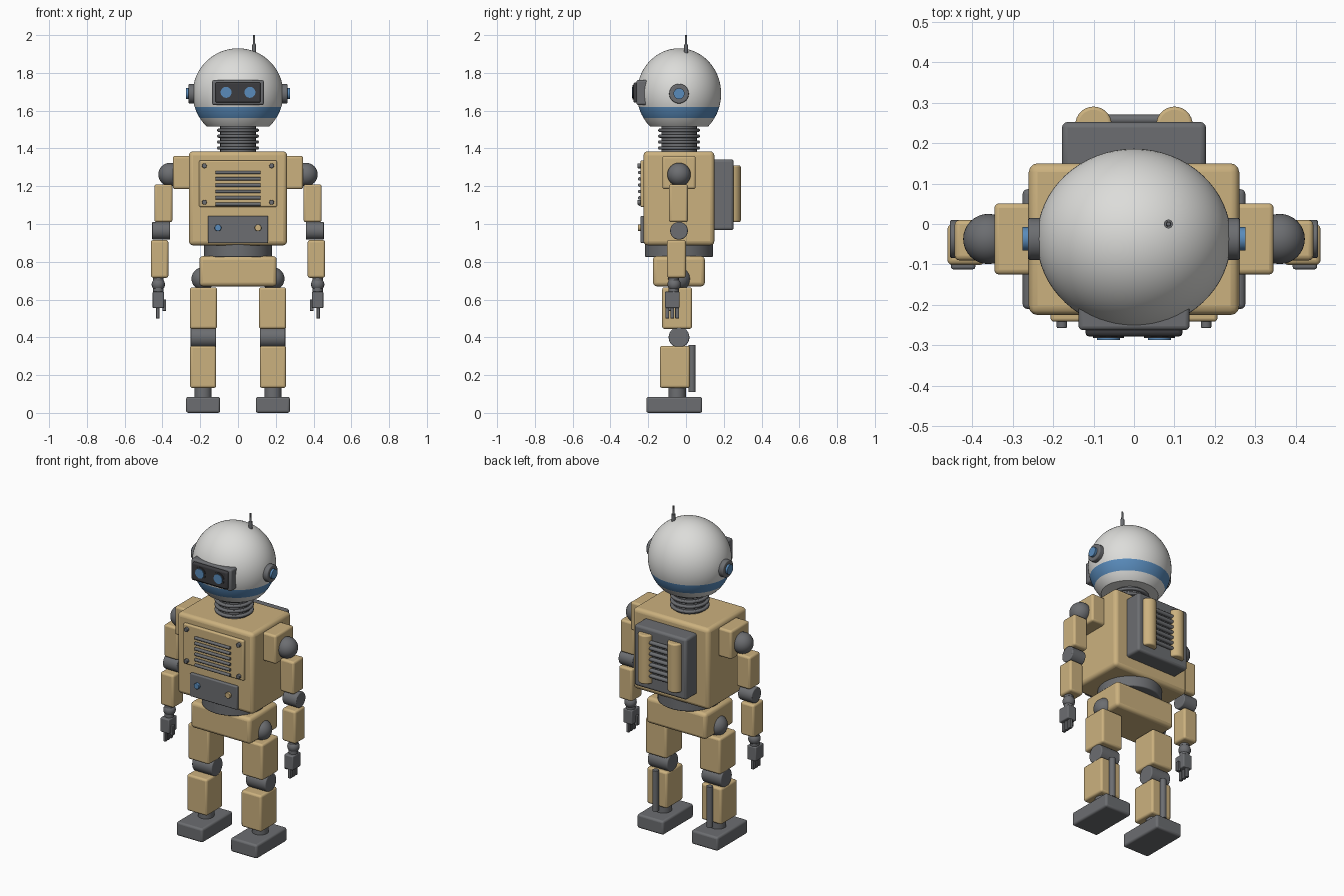
import bpy, bmesh, math
from mathutils import Matrix, Vector

cube = bpy.data.objects.get("Cube")
if cube:
    bpy.data.objects.remove(cube, do_unlink=True)


def material(name, rgb):
    m = bpy.data.materials.new(name)
    m.use_nodes = True
    m.diffuse_color = (*rgb, 1)
    bsdf = m.node_tree.nodes["Principled BSDF"]
    bsdf.inputs["Base Color"].default_value = (*rgb, 1)
    bsdf.inputs["Roughness"].default_value = 0.6
    return m


TAN = material("tan_paint", (0.60, 0.44, 0.21))
GREY = material("grey_metal", (0.15, 0.155, 0.165))
DARK = material("dark_visor", (0.045, 0.045, 0.05))
WHITE = material("white_shell", (0.72, 0.72, 0.70))
BLUE = material("blue_trim", (0.10, 0.26, 0.50))

AXIS = -0.037  # depth of the body's centre line
TURN = {"x": Matrix.Rotation(math.pi / 2, 4, "Y"),
        "y": Matrix.Rotation(math.pi / 2, 4, "X"),
        "z": Matrix.Identity(4)}
parts = []


def finish(name, bm, mats, bevel=0.0):
    mesh = bpy.data.meshes.new(name)
    bm.to_mesh(mesh)
    bm.free()
    for m in mats:
        mesh.materials.append(m)
    ob = bpy.data.objects.new(name, mesh)
    bpy.context.collection.objects.link(ob)
    if bevel:
        mod = ob.modifiers.new("soft_edges", "BEVEL")
        mod.width, mod.segments = bevel, 3
    parts.append(ob)
    return ob


def box(name, xs, ys, zs, mat, bevel=0.012):
    """Box given by its extent on each axis."""
    bm = bmesh.new()
    bmesh.ops.create_cube(bm, size=1)
    spans = (xs, ys, zs)
    bmesh.ops.scale(bm, vec=[b - a for a, b in spans], verts=bm.verts)
    bmesh.ops.translate(bm, vec=[(a + b) / 2 for a, b in spans], verts=bm.verts)
    return finish(name, bm, [mat], bevel)


def rod(name, centre, r, length, axis, mat, tip=None, bevel=0.0, sides=32):
    """Cylinder, or cone when a tip radius is given."""
    bm = bmesh.new()
    bmesh.ops.create_cone(bm, cap_ends=True, segments=sides, radius1=r,
                          radius2=r if tip is None else tip, depth=length,
                          matrix=Matrix.Translation(centre) @ TURN[axis])
    ob = finish(name, bm, [mat], bevel)
    if bevel:
        ob.modifiers[0].limit_method = "ANGLE"
    return ob


def ball(name, centre, r, mat):
    bm = bmesh.new()
    bmesh.ops.create_uvsphere(bm, u_segments=32, v_segments=20, radius=r,
                              matrix=Matrix.Translation(centre))
    return finish(name, bm, [mat])


# Head: round shell, cut flat below, with a painted band
bm = bmesh.new()
bmesh.ops.create_uvsphere(bm, u_segments=64, v_segments=40, radius=1)
bmesh.ops.scale(bm, vec=(0.24, 0.223, 0.24), verts=bm.verts)
bmesh.ops.translate(bm, vec=(0, AXIS, 1.69), verts=bm.verts)
for z in (1.515, 1.56, 1.62):
    cut = bmesh.ops.bisect_plane(bm, geom=bm.verts[:] + bm.edges[:] + bm.faces[:],
                                 plane_co=(0, 0, z), plane_no=(0, 0, 1),
                                 clear_inner=z < 1.55)
    if z < 1.55:
        rim = [e for e in cut["geom_cut"] if isinstance(e, bmesh.types.BMEdge)]
        bmesh.ops.contextual_create(bm, geom=rim)
for f in bm.faces:
    f.material_index = int(1.56 < f.calc_center_median().z < 1.62)
finish("head", bm, [WHITE, BLUE])

# Visor, eyes, ears and antenna
box("visor_frame", (-0.137, 0.137), (-0.262, -0.17), (1.63, 1.762), GREY, 0.01)
box("visor", (-0.12, 0.12), (-0.278, -0.2), (1.642, 1.75), DARK, 0.01)
for side, s in (("left", 1), ("right", -1)):
    rod(side + "_eye_ring", (s * 0.063, -0.277, 1.697), 0.038, 0.01, "y", DARK)
    rod(side + "_eye", (s * 0.063, -0.279, 1.697), 0.029, 0.014, "y", BLUE)
    rod(side + "_ear", (s * 0.235, AXIS, 1.69), 0.052, 0.054, "x", GREY, bevel=0.006)
    rod(side + "_ear_light", (s * 0.25, AXIS, 1.69), 0.029, 0.05, "x", BLUE)
rod("antenna_base", (0.085, 0, 1.92), 0.011, 0.06, "z", GREY, sides=16)
rod("antenna", (0.085, 0, 1.95), 0.008, 0.1, "z", GREY, tip=0.005, sides=16)

# Ribbed neck
rod("neck", (0, AXIS, 1.45), 0.094, 0.15, "z", GREY)
for i in range(4):
    rod("neck_ring", (0, AXIS, 1.403 + 0.031 * i), 0.11, 0.017, "z", GREY, bevel=0.006)

# Torso and front panels
box("torso", (-0.26, 0.26), (-0.225, 0.15), (0.887, 1.385), TAN, 0.022)
box("chest_plate", (-0.206, 0.206), (-0.241, -0.2), (1.09, 1.337), TAN, 0.008)
for x in (-0.178, 0.178):
    for z in (1.115, 1.308):
        rod("chest_bolt", (x, -0.245, z), 0.013, 0.024, "y", GREY, bevel=0.003, sides=16)
for i in range(6):
    rod("grille_bar", (0, -0.246, 1.105 + 0.0335 * i), 0.009, 0.24, "x", GREY, sides=12)
box("control_panel", (-0.16, 0.16), (-0.241, -0.2), (0.9, 1.043), GREY, 0.006)
for x, mat in ((-0.106, BLUE), (0.106, TAN)):
    rod("panel_button", (x, -0.245, 0.98), 0.018, 0.02, "y", mat, bevel=0.003)

# Backpack with two tanks and cooling ribs
box("backpack", (-0.178, 0.178), (0.13, 0.252), (0.967, 1.342), GREY, 0.014)
for x in (-0.1, 0.1):
    rod("tank", (x, 0.245, 1.16), 0.045, 0.3, "z", TAN, bevel=0.008)
for i in range(7):
    rod("cooling_rib", (0, 0.258, 1.06 + 0.034 * i), 0.012, 0.13, "x", GREY, sides=12)

# Waist and pelvis
rod("waist", (0, AXIS, 0.86), 0.18, 0.07, "z", GREY, bevel=0.006, sides=48)
box("pelvis", (-0.205, 0.205), (-0.175, 0.1), (0.67, 0.83), TAN, 0.02)


def limb_box(name, side, s, x, y, zs, half, mat, bevel=0.012):
    """Upright box around a limb's centre line."""
    hx, hy = half
    box(side + name, (s * x - hx, s * x + hx), (y - hy, y + hy), zs, mat, bevel)


for side, s in (("left_", 1), ("right_", -1)):
    # Arm
    limb_box("shoulder", side, s, 0.292, AXIS, (1.185, 1.36), (0.053, 0.088), TAN)
    ball(side + "shoulder_ball", (s * 0.36, AXIS, 1.262), 0.062, GREY)
    limb_box("upper_arm", side, s, 0.395, -0.04, (1.01, 1.21), (0.048, 0.05), TAN)
    rod(side + "elbow", (s * 0.407, AXIS, 0.964), 0.047, 0.095, "x", GREY, bevel=0.005)
    limb_box("forearm", side, s, 0.415, -0.051, (0.715, 0.915), (0.046, 0.05), TAN)
    rod(side + "wrist", (s * 0.422, -0.065, 0.675), 0.027, 0.09, "z", GREY)
    ball(side + "wrist_ball", (s * 0.422, -0.063, 0.68), 0.035, GREY)
    # Hand
    limb_box("palm", side, s, 0.422, -0.073, (0.555, 0.642), (0.03, 0.039), GREY, 0.006)
    for y in (-0.099, -0.073, -0.047):
        limb_box("finger", side, s, 0.425, y, (0.5, 0.57), (0.009, 0.01), GREY, 0.003)
    limb_box("thumb", side, s, 0.39, -0.08, (0.54, 0.6), (0.01, 0.011), GREY, 0.003)
    # Leg
    ball(side + "hip_ball", (s * 0.185, AXIS, 0.71), 0.061, GREY)
    limb_box("thigh", side, s, 0.183, -0.047, (0.445, 0.665), (0.072, 0.079), TAN)
    rod(side + "knee", (s * 0.183, AXIS, 0.4), 0.055, 0.135, "x", GREY, bevel=0.006)
    limb_box("shin", side, s, 0.185, -0.059, (0.132, 0.355), (0.069, 0.079), TAN)
    rod(side + "calf_piston", (s * 0.185, 0.032, 0.235), 0.018, 0.25, "z", GREY, sides=20)
    rod(side + "ankle", (s * 0.185, AXIS - 0.01, 0.11), 0.046, 0.08, "z", GREY)
    limb_box("foot", side, s, 0.185, -0.062, (0, 0.085), (0.09, 0.148), GREY)

# Smooth shading with crisp corners
for ob in parts:
    ob.select_set(True)
bpy.context.view_layer.objects.active = parts[0]
bpy.ops.object.shade_smooth_by_angle(angle=math.radians(40))
